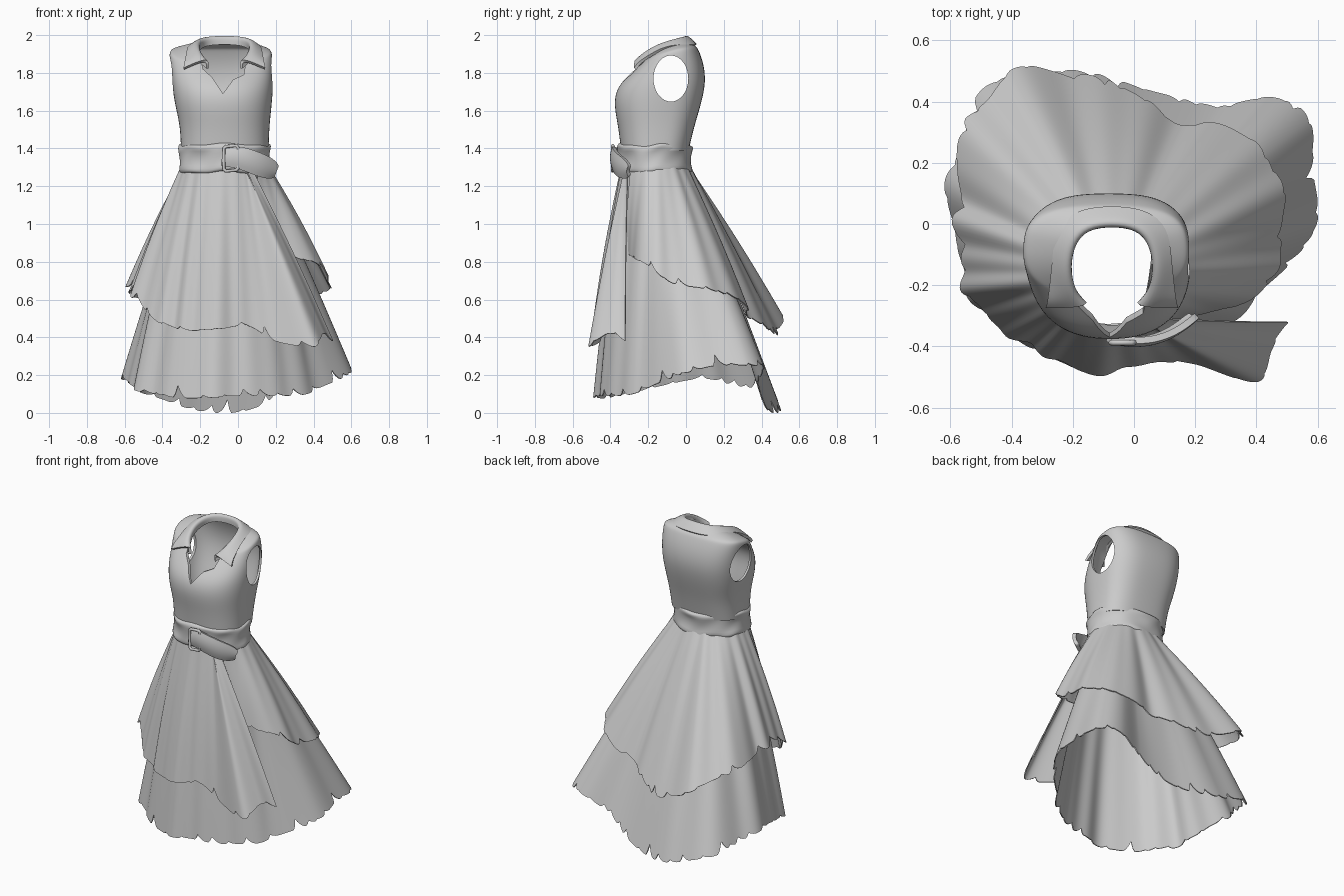
import bpy, math, random
from mathutils import Vector

if "Cube" in bpy.data.objects:
    bpy.data.objects.remove(bpy.data.objects["Cube"])

random.seed(4)
CX, CY, RX, RY = -0.068, -0.16, 0.232, 0.182     # waist ellipse


def make(name, verts, faces, subsurf=0, thick=0.0, offset=0.0):
    me = bpy.data.meshes.new(name)
    me.from_pydata([tuple(v) for v in verts], [], faces)
    me.update()
    ob = bpy.data.objects.new(name, me)
    bpy.context.collection.objects.link(ob)
    if subsurf:
        ob.modifiers.new("smooth", "SUBSURF").levels = subsurf
        ob.modifiers["smooth"].render_levels = subsurf
    if thick:
        m = ob.modifiers.new("cloth", "SOLIDIFY")
        m.thickness, m.offset = thick, offset
    return ob


def finish(ob, angle=50):
    bpy.ops.object.select_all(action='DESELECT')
    ob.select_set(True)
    bpy.context.view_layer.objects.active = ob
    for m in list(ob.modifiers):
        bpy.ops.object.modifier_apply(modifier=m.name)
    bpy.ops.object.shade_smooth_by_angle(angle=math.radians(angle))


def grid_faces(rows, cols, closed):
    n = cols if closed else cols - 1
    return [(r * cols + c, r * cols + (c + 1) % cols,
             (r + 1) * cols + (c + 1) % cols, (r + 1) * cols + c)
            for r in range(rows - 1) for c in range(n)]


def spline(pts, n, closed):
    """Catmull-Rom resampling."""
    p, k, out = [Vector(q) for q in pts], len(pts), []
    for i in range(n):
        u = i * (k / n if closed else (k - 1) / (n - 1))
        j = min(int(u), k - 1 if closed else k - 2)
        f = u - j
        get = (lambda m: p[m % k]) if closed else (lambda m: p[max(0, min(k - 1, m))])
        a, b, c, d = get(j - 1), get(j), get(j + 1), get(j + 2)
        out.append(0.5 * (2 * b + (c - a) * f + (2 * a - 5 * b + 4 * c - d) * f * f
                          + (3 * b - a - 3 * c + d) * f ** 3))
    return out


def skirt(name, hem, closed, scale, ztop, folds, amp, gather=0.0):
    cols, rows = 360, 24
    edge = spline(hem, cols, closed)
    # ragged hem: small nibbles with sharp one-sided tears
    tear, c = [0.0] * cols, 3
    while c < cols - 6:
        d = random.choice([0.008, 0.012, 0.02, 0.03, 0.055])
        for k, w in enumerate((.3, 1.0, .65, .4, .2, .08)):
            tear[c + k - 1] += d * w
        c += random.randint(5, 15)
    verts = []
    for r in range(rows):
        for c, e in enumerate(edge):
            a = math.atan2((e.y - CY) / RY, (e.x - CX) / RX)
            q = 1 - (1 - r / (rows - 1)) ** 1.5          # rows closer near the hem
            t = q * (1 - tear[c] * q ** 4)
            # the free end of the wrap is gathered toward the front at the waist
            s = max(0, (c / (cols - 1) - 0.82) / 0.18)
            aw = a - gather * s * s * (3 - 2 * s)
            out = Vector((math.cos(a), math.sin(a), 0))
            w = Vector((CX + RX * scale * math.cos(aw), CY + RY * scale * math.sin(aw), ztop))
            fold = (math.sin(folds * a + 0.8 * math.sin(3 * a))
                    + 0.6 * math.sin((folds * 2 - 5) * a + 1.3)) * (0.85 - 0.45 * math.cos(a + 0.9))
            verts.append(w.lerp(e, t) + out * (0.010 * math.sin(math.pi * t)
                                               + amp * fold * (0.15 + t) * (1.15 - 0.4 * t)))
    finish(make(name, verts, grid_faces(rows, cols, closed), 0, 0.006), 60)


# overskirt: wraps from the right side round the back to a loose front panel
skirt("overskirt", [
    (.12, -.31, .84), (.24, -.29, .83), (.34, -.26, .81), (.44, -.20, .78), (.48, -.08, .69),
    (.485, .08, .66), (.45, .21, .63), (.33, .30, .58), (.15, .34, .51), (0, .42, .45),
    (-.13, .48, .41), (-.30, .51, .47), (-.45, .45, .56), (-.56, .31, .62), (-.575, .10, .65),
    (-.57, -.10, .67), (-.54, -.23, .60), (-.45, -.33, .50), (-.30, -.42, .44), (-.12, -.49, .44),
    (.05, -.45, .46), (.20, -.46, .38), (.40, -.51, .35), (.45, -.41, .42), (.50, -.32, .38)],
    False, 1.0, 1.30, 14, 0.012, 0.6)

# underskirt: longer closed layer, dipping at the back
skirt("underskirt", [
    (0, -.46, .09), (.20, -.40, .09), (.36, -.28, .10), (.49, -.14, .16), (.60, 0, .21),
    (.585, .16, .25), (.565, .33, .25), (.45, .415, .24), (.28, .40, .15), (.12, .41, .04),
    (-.05, .46, 0), (-.25, .51, .02), (-.42, .47, .08), (-.56, .32, .13), (-.60, .10, .18),
    (-.575, -.10, .15), (-.50, -.27, .11), (-.32, -.41, .08), (-.15, -.48, .08)],
    True, 0.93, 1.28, 10, 0.013)


def ring(x0, x1, yf, yb, zf, zb, bump, n=28):
    """Body cross-section: rounder chest, squarer back."""
    out = []
    for i in range(n):
        a = 2 * math.pi * i / n
        c, s = math.cos(a), math.sin(a)
        power = 2.3 if s < 0 else 2.9
        nx = math.copysign(abs(c) ** (2 / power), c)
        ny = math.copysign(abs(s) ** (2 / power), s)
        out.append(((x0 + x1) / 2 + nx * (x1 - x0) / 2, (yf + yb) / 2 + ny * (yb - yf) / 2,
                    zf + (zb - zf) * (ny + 1) / 2 + bump * (1 - ny * ny)))
    return out


# bodice shell
levels = [(-.303, .163, -.345, .015, 1.39, 1.39, 0), (-.307, .167, -.36, .045, 1.52, 1.52, 0),
          (-.335, .18, -.384, .08, 1.63, 1.63, 0), (-.35, .188, -.37, .107, 1.72, 1.75, 0),
          (-.36, .187, -.305, .095, 1.79, 1.85, .01), (-.367, .182, -.25, .068, 1.84, 1.92, .025),
          (-.355, .172, -.243, .058, 1.847, 1.937, .025),
          (-.30, .13, -.24, .04, 1.85, 1.95, .03), (-.22, .06, -.235, .01, 1.86, 1.97, .03)]
verts = [v for lv in levels for v in ring(*lv)]
bodice = make("bodice", verts, grid_faces(len(levels), 28, True), 2, 0.014, -1)


def prism(name, profile, axis, lo, hi):
    """Cutter: a 2D outline extruded along x or y."""
    n = len(profile)
    vs = [(d, p, z) if axis == 'X' else (p, d, z) for d in (lo, hi) for p, z in profile]
    fs = [tuple(range(n))[::-1], tuple(range(n, 2 * n))]
    fs += [(i, (i + 1) % n, n + (i + 1) % n, n + i) for i in range(n)]
    if axis == 'Y':
        fs = [f[::-1] for f in fs]
    ob = make(name, vs, fs)
    ob.hide_render = True
    return ob


# armholes and V neckline
arm = [(-.08 + .092 * math.cos(i * math.pi / 20), 1.77 + .122 * math.sin(i * math.pi / 20))
       for i in range(40)]
neck = [(-.08, 1.69), (-.025, 1.765), (.03, 1.79), (.055, 1.93), (-.21, 1.93), (-.185, 1.82), (-.135, 1.775)]
cutters = [prism("armhole_cutter", arm, 'X', -.6, .4), prism("neckline_cutter", neck, 'Y', -.6, -.1)]
for c in cutters:
    m = bodice.modifiers.new("cut", "BOOLEAN")
    m.operation, m.object, m.solver = 'DIFFERENCE', c, 'EXACT'
finish(bodice, 40)
for c in cutters:
    bpy.data.objects.remove(c, do_unlink=True)

# folded collar: stand, crest and leaf, mirrored about the neck centre
half = [((0, .0, 1.996), (0, .055, 1.948)), ((.08, -.01, 1.992), (.11, .045, 1.945)),
        ((.125, -.06, 1.978), (.18, -.01, 1.945)), ((.14, -.14, 1.950), (.19, -.11, 1.938)),
        ((.128, -.205, 1.915), (.20, -.20, 1.885)), ((.11, -.235, 1.89), (.208, -.25, 1.852)),
        ((.085, -.262, 1.868), (.215, -.268, 1.822))]
stations = [(-1, s) for s in half[:0:-1]] + [(1, s) for s in half]
verts = []
for row in range(4):
    for s, (c, o) in stations:
        crest, leaf = Vector(c), Vector(o)
        p = (crest + Vector((crest.x * .06, 0, -.045)), crest,
             crest.lerp(leaf, .4) + Vector((0, -.004, .008)), leaf)[row]
        verts.append((-.072 + s * p.x, p.y, p.z))
collar = make("collar", verts, grid_faces(4, len(stations), False), 0, 0.016)
# keep the lapel tips pointed
sub = collar.modifiers.new("smooth", "SUBSURF")
sub.levels, sub.boundary_smooth = 2, 'PRESERVE_CORNERS'
collar.modifiers.move(1, 0)
finish(collar)

# belt with soft raised edges and creases
verts = []
prof = [(-.012, 1.275), (.01, 1.28), (.014, 1.30), (.004, 1.33), (.005, 1.38),
        (.014, 1.405), (.012, 1.425), (-.012, 1.43)]
for k, (off, z) in enumerate(prof):
    for i in range(48):
        a = 2 * math.pi * i / 48
        d = off + .004 * math.sin(5 * a + k) + .003 * math.sin(9 * a - 2 * k)
        verts.append((-.07 + (.233 + d) * math.cos(a), -.165 + (.188 + d) * math.sin(a),
                      z + .005 * math.sin(3 * a) + .004 * math.sin(7 * a) - .006))
finish(make("belt", verts, grid_faces(len(prof), 48, True), 1, 0.012, -1))

# loose belt end: rounded strap drooping to the right
tail = [(-.08, -.365, 1.355, .05), (-.03, -.382, 1.36, .052), (.05, -.38, 1.34, .056),
        (.12, -.355, 1.31, .058), (.17, -.32, 1.293, .05), (.198, -.295, 1.28, .03)]
verts = []
for f in (-1, -.5, 0, .5, 1):
    for x, y, z, h in tail:
        verts.append((x + .012 * f, y - .012 * (1 - f * f), z + h * f))
finish(make("belt_end", verts, grid_faces(5, len(tail), False), 2, 0.022))

# buckle frame
cu = bpy.data.curves.new("buckle", 'CURVE')
cu.dimensions, cu.bevel_depth, cu.bevel_resolution = '3D', 0.009, 2
sp = cu.splines.new('POLY')
frame = [(-.075, 1.29), (-.065, 1.28), (-.01, 1.285), (0, 1.295),
         (0, 1.405), (-.01, 1.415), (-.065, 1.41), (-.075, 1.40)]
sp.points.add(len(frame) - 1)
for p, (x, z) in zip(sp.points, frame):
    p.co = (x, -.388, z, 1)
sp.use_cyclic_u = True
bpy.context.collection.objects.link(bpy.data.objects.new("buckle", cu))
